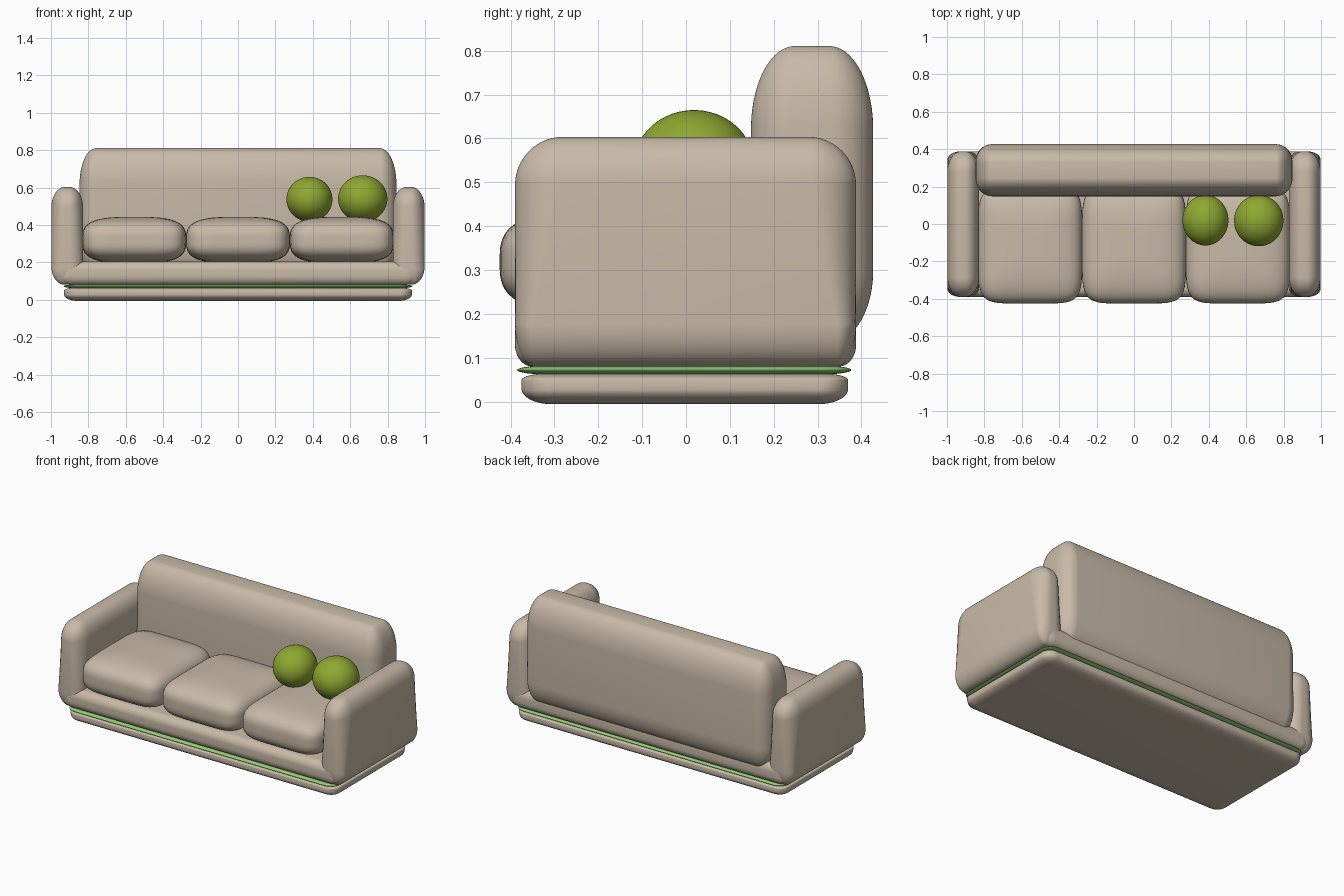
import bpy, bmesh, math
from mathutils import Vector

if "Cube" in bpy.data.objects:
    bpy.data.objects.remove(bpy.data.objects["Cube"])


def material(name, rgb):
    m = bpy.data.materials.new(name)
    m.diffuse_color = (*rgb, 1)
    m.use_nodes = True
    m.node_tree.nodes["Principled BSDF"].inputs["Base Color"].default_value = m.diffuse_color
    return m


FABRIC = material("beige fabric", (0.58, 0.49, 0.39))
GREEN = material("olive green fabric", (0.27, 0.39, 0.03))
PIPING = material("light green trim", (0.31, 0.66, 0.19))


def soft_shape(name, lo, hi, mat, warp, cuts=14):
    """Unit ball made from a cube grid, warped into the box lo..hi."""
    lo, hi = Vector(lo), Vector(hi)
    mid, half = (lo + hi) / 2, (hi - lo) / 2
    bm = bmesh.new()
    bmesh.ops.create_cube(bm, size=2)
    bmesh.ops.subdivide_edges(bm, edges=bm.edges[:], cuts=cuts, use_grid_fill=True)
    for v in bm.verts:
        n = Vector([math.tan(c * math.pi / 4) for c in v.co]).normalized()
        v.co = mid + warp(n, half)
    bmesh.ops.recalc_face_normals(bm, faces=bm.faces[:])
    for f in bm.faces:
        f.smooth = True
    me = bpy.data.meshes.new(name)
    bm.to_mesh(me)
    bm.free()
    me.materials.append(mat)
    ob = bpy.data.objects.new(name, me)
    bpy.context.collection.objects.link(ob)
    return ob


def rounded_box(name, lo, hi, mat, r_top, r_low=None):
    """Box with elliptical rounding, separate radii for upper and lower half."""
    r_low = r_low or r_top

    def warp(n, half):
        r = r_top if n.z > 0 else r_low
        return Vector([math.copysign(half[i] - r[i], n[i]) + r[i] * n[i] for i in range(3)])
    return soft_shape(name, lo, hi, mat, warp)


def pillow(name, lo, hi, mat, plan=6, side=3.2):
    """Plump cushion: squarish in plan, rounder in section."""
    def warp(n, half):
        k = ((abs(n.x) ** plan + abs(n.y) ** plan) ** (side / plan) + abs(n.z) ** side) ** (1 / side)
        return Vector([half[i] * n[i] / k for i in range(3)])
    return soft_shape(name, lo, hi, mat, warp, cuts=20)


def ball(name, centre, radii, mat):
    c, r = Vector(centre), Vector(radii)
    return soft_shape(name, c - r, c + r, mat,
                      lambda n, h: Vector([h[i] * n[i] for i in range(3)]))


# Plinth and the trim line above it
rounded_box("plinth", (-0.93, -0.375, 0.0), (0.93, 0.37, 0.064), FABRIC,
            (0.06, 0.06, 0.015), (0.07, 0.07, 0.035))
rounded_box("trim_line", (-0.933, -0.385, 0.062), (0.933, 0.377, 0.082), PIPING,
            (0.07, 0.07, 0.01))

# Seat base
rounded_box("seat_base", (-0.96, -0.39, 0.08), (0.96, 0.388, 0.205), FABRIC,
            (0.06, 0.045, 0.05), (0.07, 0.04, 0.05))

# Armrests
for side, label in ((-1, "left"), (1, "right")):
    xs = sorted((side * 0.828, side * 0.998))
    rounded_box(label + "_armrest", (xs[0], -0.39, 0.08), (xs[1], 0.388, 0.604), FABRIC,
                (0.075, 0.11, 0.11), (0.07, 0.045, 0.1))

# Backrest
rounded_box("backrest", (-0.847, 0.148, 0.14), (0.847, 0.427, 0.811), FABRIC,
            (0.09, 0.1, 0.19), (0.09, 0.09, 0.16))

# Three seat cushions
for i, x in enumerate((-0.555, 0.0, 0.555)):
    pillow(f"seat_cushion_{i + 1}", (x - 0.278, -0.425, 0.195), (x + 0.278, 0.2, 0.443), FABRIC)

# Two round pillows
ball("round_pillow_1", (0.382, 0.02, 0.537), (0.123, 0.135, 0.12), GREEN)
ball("round_pillow_2", (0.667, 0.018, 0.54), (0.132, 0.137, 0.125), GREEN)
